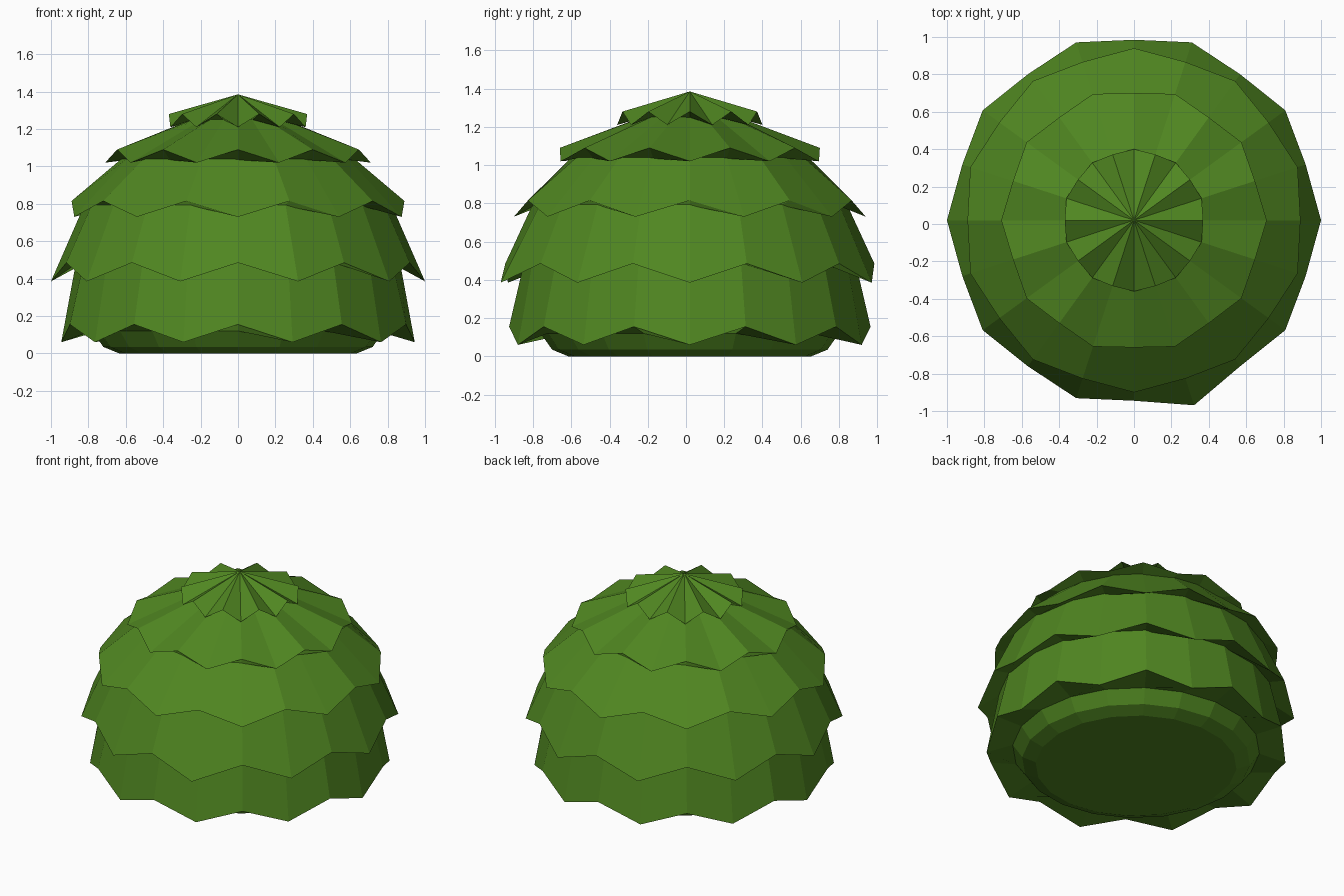
import bpy, bmesh
from math import sin, cos, pi

if "Cube" in bpy.data.objects:
    bpy.data.objects.remove(bpy.data.objects["Cube"])

N = 20          # ten leaf tips and ten notches per tier
CY = 0.02       # the trunk axis sits slightly off centre

green = bpy.data.materials.new("leaf_green")
green.diffuse_color = (0.08, 0.24, 0.015, 1)
green.use_nodes = True
green.node_tree.nodes["Principled BSDF"].inputs["Base Color"].default_value = green.diffuse_color


def ring(bm, tip, notch, shift=0, bumps=None):
    """Ring of vertices alternating between tip (r, z) and notch (r, z)."""
    verts = []
    for i in range(N):
        r, z = tip if (i + shift) % 2 == 0 else notch
        r += (bumps or {}).get(i, 0)
        a = 2 * pi * i / N
        verts.append(bm.verts.new((r * cos(a), r * sin(a) + CY, z)))
    return verts


def bridge(bm, lower, upper):
    for i in range(N):
        j = (i + 1) % N
        bm.faces.new((lower[i], lower[j], upper[j], upper[i]))


def finish(bm, name):
    # split warped quads, then store as a flat shaded object
    me = bpy.data.meshes.new(name)
    bm.to_mesh(me)
    bm.free()
    me.materials.append(green)
    ob = bpy.data.objects.new(name, me)
    bpy.context.collection.objects.link(ob)
    return ob


def tier(name, top, tip, notch, inner, shift=0, bumps=None):
    """Leaf skirt: upper ring (or apex), zigzag lip, underside."""
    bm = bmesh.new()
    lip = ring(bm, tip, notch, shift, bumps)
    if top[0] == 0:
        apex = bm.verts.new((0, CY, top[1]))
        for i in range(N):
            bm.faces.new((lip[i], lip[(i + 1) % N], apex))
    else:
        bridge(bm, lip, ring(bm, top, top))
    bridge(bm, ring(bm, inner, inner), lip)
    finish(bm, name)


# leaf tiers from bottom to top
tier("bottom_leaves", (0.86, 0.52), (0.945, 0.06), (0.945, 0.155), (0.78, 0.12))
tier("lower_leaves", (0.81, 0.82), (1.0, 0.385), (0.965, 0.485), (0.85, 0.49),
     bumps={16: 0.04})
tier("middle_leaves", (0.60, 1.06), (0.92, 0.73), (0.89, 0.815), (0.81, 0.79), 1)
tier("upper_leaves", (0.20, 1.27), (0.71, 1.02), (0.68, 1.09), (0.62, 1.035))
tier("crown_leaves", (0, 1.385), (0.38, 1.21), (0.37, 1.28), (0.25, 1.25), 1)

# base plug with a chamfered bottom edge
bm = bmesh.new()
floor = ring(bm, (0.635, 0), (0.635, 0))
edge = ring(bm, (0.72, 0.035), (0.72, 0.035))
rim = ring(bm, (0.78, 0.12), (0.78, 0.12))
bm.faces.new(floor[::-1])
bridge(bm, floor, edge)
bridge(bm, edge, rim)
finish(bm, "base")
